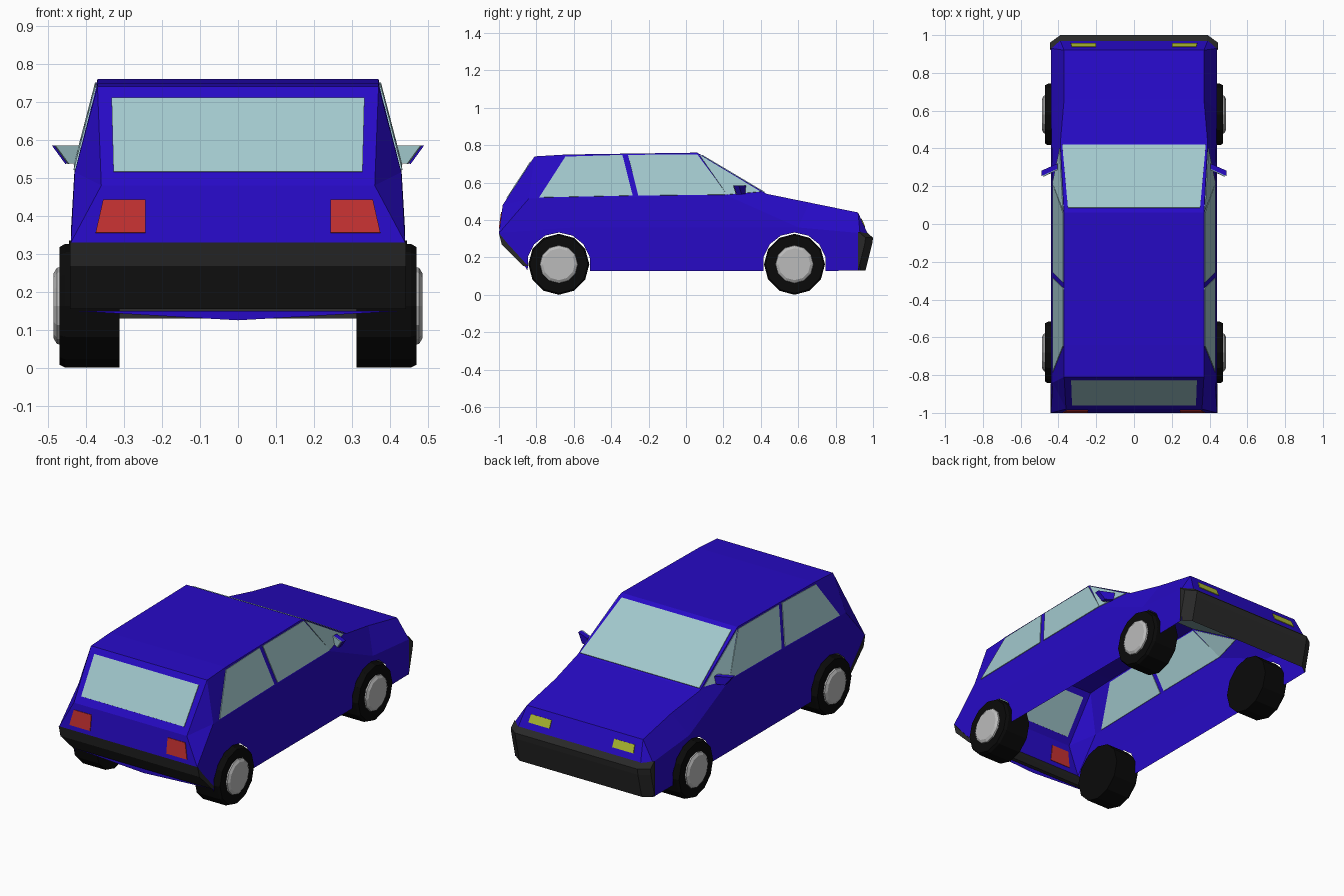
import bpy
import math
from mathutils import Vector

if "Cube" in bpy.data.objects:
    bpy.data.objects.remove(bpy.data.objects["Cube"])


def material(name, rgb):
    m = bpy.data.materials.new(name)
    m.diffuse_color = (*rgb, 1)
    m.use_nodes = True
    m.node_tree.nodes["Principled BSDF"].inputs["Base Color"].default_value = m.diffuse_color
    return m


BLUE = material("blue_paint", (0.02, 0.003, 0.56))
GLASS = material("pale_glass", (0.36, 0.58, 0.61))
RED = material("red_lens", (0.55, 0.03, 0.03))
YELLOW = material("yellow_lens", (0.42, 0.50, 0.03))
DARK = material("dark_plastic", (0.022, 0.022, 0.022))
RUBBER = material("rubber", (0.003, 0.003, 0.003))
HUB = material("hub_grey", (0.5, 0.5, 0.5))


def make(name, verts, faces, mat, mirror=False, thick=0):
    """Mesh object, optionally mirrored in x and thickened both ways."""
    me = bpy.data.meshes.new(name)
    me.from_pydata([tuple(v) for v in verts], [], faces)
    me.validate()
    me.materials.append(mat)
    ob = bpy.data.objects.new(name, me)
    bpy.context.collection.objects.link(ob)
    if thick:
        s = ob.modifiers.new("Solidify", 'SOLIDIFY')
        s.thickness, s.offset = thick, 0
    if mirror:
        ob.modifiers.new("Mirror", 'MIRROR').use_mirror_merge = True
    return ob


def panel(name, pts, mat, mirror=True):
    """Flat pane set into the shell, visible inside and out."""
    return make(name, pts, [tuple(range(len(pts)))], mat, mirror, 0.008)


def across(name, pts, mat):
    """Pane spanning the car, from its right-hand corners."""
    a, b = pts
    return panel(name, [a, b, (-b[0], *b[1:]), (-a[0], *a[1:])], mat, False)


def loft(name, rings, mat, mirror=False):
    """Capped skin over equal-length rings."""
    n = len(rings[0])
    faces = [(r * n + i, r * n + (i + 1) % n, (r + 1) * n + (i + 1) % n, (r + 1) * n + i)
             for r in range(len(rings) - 1) for i in range(n)]
    last = (len(rings) - 1) * n
    faces += [tuple(reversed(range(n))), tuple(range(last, last + n))]
    return make(name, [v for r in rings for v in r], faces, mat, mirror)


# Body shell, right half: shoulder line from tail to nose, belt and waist
AXLES, AXLE_Z, TYRE_R = (-0.68, 0.58), 0.163, 0.163
W = [(0.44, -1, 0.33), (0.44, -0.6, 0.36), (0.44, 0.6, 0.36), (0.44, 0.93, 0.33)]
T = [W[0], (0.36, -0.98, 0.48), (0.37, -0.81, 0.74), (0.37, -0.64, 0.75),
     (0.37, 0.06, 0.76), (0.39, 0.43, 0.54), (0.37, 0.66, 0.493),
     (0.37, 0.92, 0.44), (0.39, 0.97, 0.33)]
B = [(0.43, -0.84, 0.515), (0.43, 0.22, 0.53)]
verts, index = [], {}


def vid(p):
    if p not in index:
        index[p] = len(verts)
        verts.append(p)
    return index[p]


polys = [(T[i], T[i + 1], (0, *T[i + 1][1:]), (0, *T[i][1:])) for i in range(8)]
polys += [(T[1], T[2], B[0]), (T[2], T[3], B[0]), (W[0], T[1], B[0]),
          (W[0], B[0], W[1]), (W[1], B[0], B[1], W[2]),
          (B[0], T[3], T[4], B[1]), (B[1], T[4], T[5]),
          (W[2], B[1], T[5]), (W[2], T[5], T[6]),
          (W[2], T[6], T[7], W[3]), (W[3], T[7], T[8])]

# Lower side with wheel arches, and rear valance
sill = [(0.44, -0.985, 0.27), (0.44, -0.86, 0.15)]
for yc in AXLES:
    for k in range(9):
        a = math.radians(192 - k * 204 / 8)
        sill.append((0.44, yc + 0.17 * math.cos(a), AXLE_Z + 0.17 * math.sin(a)))
sill.append((0.44, 0.93, 0.13))
polys += [tuple(W + sill[::-1]), (sill[1], (0, -0.86, 0.15), (0, -0.86, 0.125))]
faces = [tuple(vid(p) for p in poly) for poly in polys]
make("body_shell", verts, faces, BLUE, True)


# Side windows lie in the plane between belt and roof edge
def side(y, z):
    return (0.43 - 0.2585 * (z - 0.515 - 0.0142 * (y + 0.84)), y, z)


panel("rear_side_window", [side(*p) for p in
      [(-0.785, 0.52), (-0.645, 0.738), (-0.34, 0.747), (-0.285, 0.53)]], GLASS)
panel("front_side_window", [side(*p) for p in
      [(-0.255, 0.53), (-0.31, 0.747), (0.06, 0.75), (0.22, 0.535)]], GLASS)
corner = [Vector(p) for p in (T[4], B[1], T[5])]
panel("quarter_window", [sum((c * w for c, w in zip(corner, ws)), Vector()) for ws in
      [(0.95, 0.04, 0.01), (0.02, 0.97, 0.01), (0.05, 0.06, 0.89)]], GLASS)

# Screens and lights
across("windscreen", [(0.35, 0.085, 0.745), (0.38, 0.42, 0.546)], GLASS)
across("rear_window", [(0.328, -0.957, 0.515), (0.333, -0.83, 0.71)], GLASS)
panel("tail_light", [(0.243, -0.997, 0.355), (0.375, -0.997, 0.355),
                     (0.355, -0.985, 0.443), (0.243, -0.985, 0.443)], RED)
panel("headlight", [(0.20, 0.955, 0.363), (0.335, 0.955, 0.363),
                    (0.33, 0.936, 0.405), (0.20, 0.936, 0.405)], YELLOW)

# Rear bumper: profile run across the tail
prof = [(-1, 0.33), (-0.985, 0.268), (-0.87, 0.155), (-0.845, 0.155), (-0.955, 0.275)]
loft("rear_bumper", [[(x, y, z) for y, z in prof] for x in (-0.443, 0.443)], DARK)

# Front bumper: chamfered corners wrapping to the sides
rows = [(0.965, 0.335, 0.385), (1.0, 0.305, 0.39), (0.995, 0.27, 0.39), (0.96, 0.13, 0.39)]
bv, bf = [], []
for y, z, x in rows:
    bv += [(0, y, z), (x, y, z), (0.445, y - 0.04, z), (0.445, 0.92, z)]
for r in range(3):
    bf += [(r * 4 + i, r * 4 + i + 1, r * 4 + i + 5, r * 4 + i + 4) for i in range(3)]
make("front_bumper", bv, bf, DARK, True)

# Door mirrors: swept housing with a glass face to the rear
outline = [(0.49, 0.585), (0.405, 0.585), (0.412, 0.54), (0.455, 0.537)]


def sweep(dy):
    return [(x, 0.30 - (x - 0.41) * 0.45 + dy, z) for x, z in outline]


loft("door_mirror", [sweep(-0.01), sweep(0.018)], BLUE, True)
panel("mirror_glass", [(x - 0.008 * (x > 0.45), y, z) for x, y, z in sweep(-0.01)], GLASS)


# Wheels: twelve-sided tyres with raised hubs
def ring(x, r, yc, n=12):
    return [(x, yc + r * math.sin(2 * math.pi * i / n), AXLE_Z - r * math.cos(2 * math.pi * i / n))
            for i in range(n)]


for label, yc in zip(("rear", "front"), AXLES):
    loft(label + "_tyre", [ring(0.312, TYRE_R, yc), ring(0.455, TYRE_R, yc),
                           ring(0.47, 0.155, yc)], RUBBER, True)
    loft(label + "_hub", [ring(0.465, 0.103, yc), ring(0.477, 0.1, yc),
                          ring(0.486, 0.085, yc)], HUB, True)
